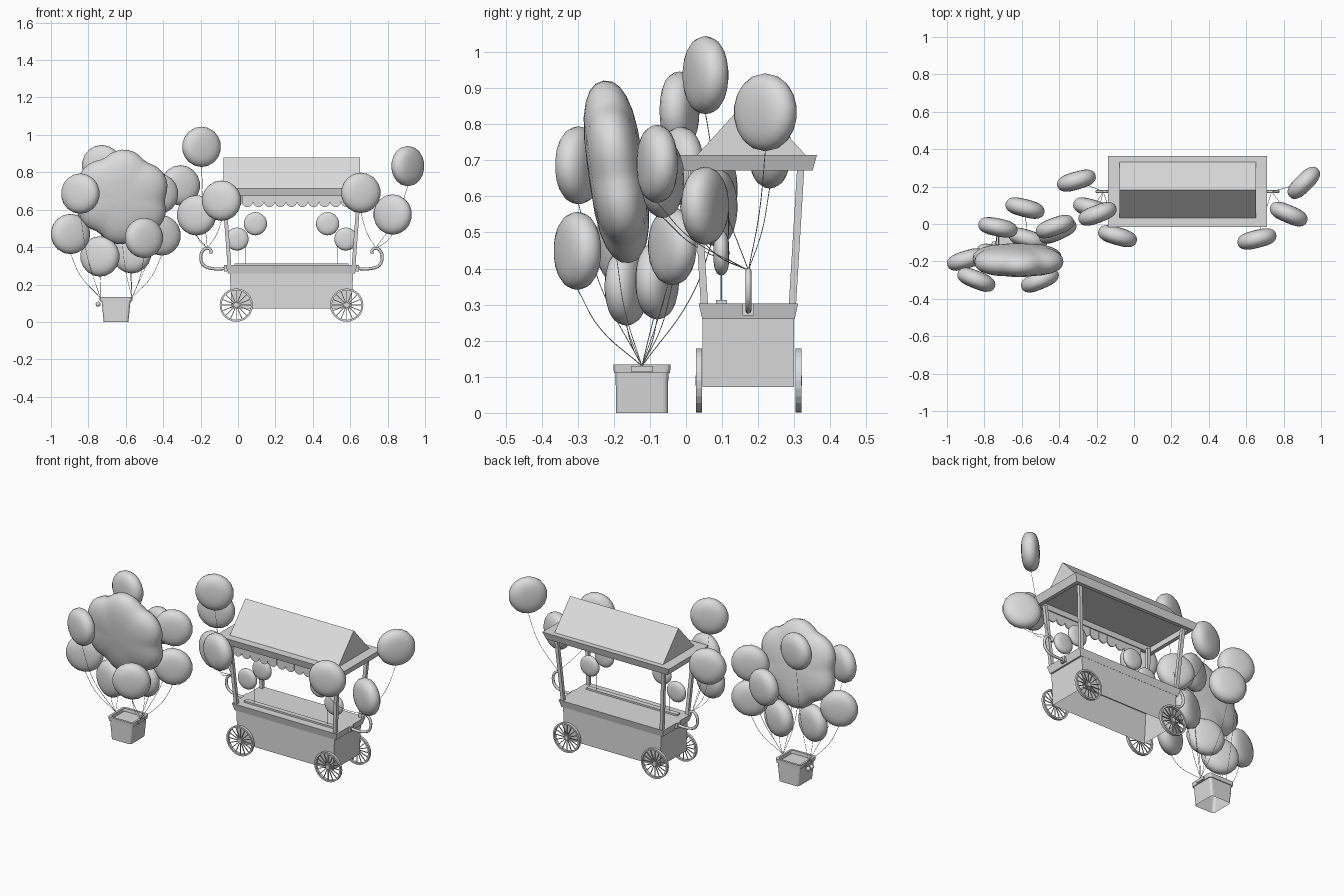
import bpy, bmesh, math
from math import sin, cos, pi, tau
from mathutils import Vector, Matrix

default = bpy.data.objects.get("Cube")
if default:
    bpy.data.objects.remove(default, do_unlink=True)

grey = bpy.data.materials.new("plain_grey")
grey.use_nodes = True
colour = (0.72, 0.72, 0.72, 1)
grey.diffuse_color = colour
grey.node_tree.nodes["Principled BSDF"].inputs["Base Color"].default_value = colour


def finish(name, bm, smooth=False, matrix=None):
    bmesh.ops.recalc_face_normals(bm, faces=bm.faces)
    for f in bm.faces:
        f.smooth = smooth
    mesh = bpy.data.meshes.new(name)
    bm.to_mesh(mesh)
    bm.free()
    mesh.materials.append(grey)
    obj = bpy.data.objects.new(name, mesh)
    bpy.context.collection.objects.link(obj)
    if matrix:
        obj.matrix_world = matrix


def skin(bm, rings, first_cap=True, last_cap=True):
    rings = [[bm.verts.new(p) for p in ring] for ring in rings]
    n = len(rings[0])
    for a, b in zip(rings, rings[1:]):
        for i in range(n):
            j = (i + 1) % n
            bm.faces.new((a[i], a[j], b[j], b[i]))
    if first_cap:
        bm.faces.new(rings[0])
    if last_cap:
        bm.faces.new(rings[-1])
    return rings


def outline(cx, cy, z, hx, hy, corner=0):
    # rectangle, with rounded corners when a corner radius is given
    steps = 4 if corner else 1
    pts = []
    for k, (sx, sy) in enumerate(((1, 1), (-1, 1), (-1, -1), (1, -1))):
        for s in range(steps):
            a = k * pi / 2 + s * pi / 2 / max(steps - 1, 1)
            pts.append((cx + sx * (hx - corner) + corner * cos(a),
                        cy + sy * (hy - corner) + corner * sin(a), z))
    return pts


def loft(name, cx, cy, levels, corner=0, first_cap=True):
    bm = bmesh.new()
    skin(bm, [outline(cx, cy, z, hx, hy, corner) for z, hx, hy in levels], first_cap)
    finish(name, bm)


def tube(name, points, radius, detail=0):
    curve = bpy.data.curves.new(name, 'CURVE')
    curve.dimensions = '3D'
    curve.bevel_depth = radius
    curve.bevel_resolution = detail
    curve.resolution_u = 6
    curve.use_fill_caps = True
    spline = curve.splines.new('BEZIER')
    spline.bezier_points.add(len(points) - 1)
    for bp, p in zip(spline.bezier_points, points):
        bp.co = p
        bp.handle_left_type = bp.handle_right_type = 'AUTO'
    curve.materials.append(grey)
    obj = bpy.data.objects.new(name, curve)
    bpy.context.collection.objects.link(obj)


def balloon(name, centre, radius, thick, yaw=0, tilt=0, lobes=0, spin=0):
    # fat disc turned about the y axis, optionally scalloped into lobes
    bm = bmesh.new()
    segments = 48 if lobes else 18
    rings = []
    for k in range(1, 12):
        t = pi * k / 12 - pi / 2
        r = radius * cos(t) ** 0.65
        y = thick * math.copysign(abs(sin(t)) ** 0.9, t)
        ring = []
        for i in range(segments):
            a = tau * i / segments
            f = 0.88 + 0.12 * abs(cos(lobes * (a - spin) / 2)) if lobes else 1
            ring.append((r * f * sin(a), y, r * f * cos(a)))
        rings.append(ring)
    rings = skin(bm, rings, False, False)
    for side, edge in ((-1, rings[0]), (1, rings[-1])):
        tip = bm.verts.new((0, side * thick, 0))
        for i in range(segments):
            bm.faces.new((tip, edge[i], edge[(i + 1) % segments]))
    turn = Matrix.Rotation(yaw, 4, 'Z') @ Matrix.Rotation(tilt, 4, 'X')
    finish(name, bm, True, Matrix.Translation(centre) @ turn)


def tie(name, centre, radius, anchor):
    # string that droops from the balloon to its anchor
    start = Vector(centre) - Vector((0, 0, radius * 0.98))
    anchor = Vector(anchor)
    middle = start.lerp(anchor, 0.5) + (start - anchor) * Vector((0.16, 0.16, 0))
    tube(name, [start, middle, anchor], 0.0012)


# Cart body (open underneath), flared counter and the display rail
CX, CY = 0.286, 0.173
loft("cart_body", CX, CY, [(0.072, 0.32, 0.127), (0.262, 0.33, 0.127)], first_cap=False)
loft("counter", CX, CY, [(0.26, 0.34, 0.128), (0.303, 0.352, 0.138)])
loft("display_rail", CX, 0.098, [(0.303, 0.305, 0.015), (0.313, 0.305, 0.015)])

# Roof: eave tray, gable and scalloped valance
loft("eave", CX, CY, [(0.715, 0.425, 0.19), (0.672, 0.408, 0.178),
                      (0.672, 0.385, 0.155), (0.705, 0.385, 0.155)])
bm = bmesh.new()
skin(bm, [[(x, 0.03, 0.714), (x, 0.332, 0.714), (x, 0.181, 0.88)] for x in (-0.077, 0.651)])
finish("gable_roof", bm)
for i in range(11):
    x = CX + (i - 5) * 0.059
    bm = bmesh.new()
    arc = [(0.029 * cos(pi * k / 8), 0.643 - 0.029 * sin(pi * k / 8)) for k in range(9)]
    shape = [(-0.029, 0.68), (0.029, 0.68)] + arc
    skin(bm, [[(x + u, y, z) for u, z in shape] for y in (0.005, 0.012)])
    finish("valance_scallop", bm)

# Leaning posts at the four corners
for sx in (-1, 1):
    for sy in (-1, 1):
        bm = bmesh.new()
        skin(bm, [outline(CX + sx * dx, CY + sy * dy, z, 0.01, 0.01)
                  for z, dx, dy in ((0.30, 0.332, 0.122), (0.68, 0.36, 0.145))])
        finish("roof_post", bm)


# Wheels with fine spokes
def wheel(x, y):
    place = Matrix.Translation((x, y, 0.09)) @ Matrix.Rotation(pi / 2, 4, 'X')
    bm = bmesh.new()
    section = [(0.089, -0.008), (0.089, 0.008), (0.079, 0.008), (0.079, -0.008)]
    rings = [[(r * cos(tau * i / 24), r * sin(tau * i / 24), h) for i in range(24)]
             for r, h in section + section[:1]]
    skin(bm, rings, False, False)
    bmesh.ops.remove_doubles(bm, verts=bm.verts, dist=0.0001)
    bmesh.ops.create_cone(bm, cap_ends=True, segments=12, radius1=0.014, radius2=0.014, depth=0.018)
    for k in range(16):
        m = (Matrix.Rotation(tau * k / 16, 4, 'Z') @ Matrix.Translation((0.046, 0, 0))
             @ Matrix.Diagonal((0.07, 0.004, 0.004, 1)))
        bmesh.ops.create_cube(bm, size=1, matrix=m)
    finish("wheel", bm, False, place)


for x in (-0.009, 0.581):
    for y in (0.036, 0.312):
        wheel(x, y)

# Curled handles at both ends
for s in (-1, 1):
    path = [(0.345, 0.285), (0.42, 0.285), (0.468, 0.302), (0.485, 0.342),
            (0.474, 0.38), (0.45, 0.394), (0.43, 0.38), (0.432, 0.366)]
    tube("handle", [(CX + s * d, CY, z) for d, z in path], 0.008, 2)
    loft("handle_plate", CX + s * 0.352, CY, [(0.27, 0.008, 0.016), (0.303, 0.008, 0.016)])

# Display poles with small balloons
for s in (-1, 1):
    x = CX + s * 0.215
    tube("display_pole", [(x + s * 0.03, 0.098, 0.31), (x + s * 0.03, 0.098, 0.47)], 0.002)
    for dx, z in ((-0.022, 0.525), (0.076, 0.443)):
        balloon("display_balloon", (x + s * dx, 0.098, z), 0.062, 0.022)

# Basket with a raised rim, shallow tray, side plates and ballast
BX, BY = -0.652, -0.122
loft("basket", BX, BY, [(0, 0.066, 0.072), (0.11, 0.077, 0.073), (0.11, 0.082, 0.078),
                        (0.134, 0.085, 0.079), (0.134, 0.072, 0.066), (0.115, 0.07, 0.064)],
     0.014, first_cap=False)
for s in (-1, 1):
    loft("basket_tie_plate", BX + s * 0.085, BY, [(0.114, 0.004, 0.03), (0.13, 0.004, 0.03)])
for dy in (-0.014, 0.016):
    bm = bmesh.new()
    bmesh.ops.create_uvsphere(bm, u_segments=10, v_segments=6, radius=0.014)
    finish("ballast_bag", bm, True, Matrix.Translation((BX - 0.096, BY + dy, 0.095)))

# Balloons carrying the basket: x, y, z, yaw
basket_balloons = (
    (-0.728, -0.018, 0.838, -0.2), (-0.843, -0.298, 0.686, -0.38), (-0.896, -0.19, 0.47, 0.3),
    (-0.738, -0.165, 0.35, -0.3), (-0.503, -0.301, 0.449, 0.4), (-0.408, -0.038, 0.462, 0.42),
    (-0.423, -0.014, 0.685, 0.35), (-0.568, -0.08, 0.367, -0.3), (-0.583, 0.085, 0.62, -0.25))
for x, y, z, yaw in basket_balloons:
    balloon("basket_balloon", (x, y, z), 0.108, 0.048, yaw)
    tie("basket_string", (x, y, z), 0.108, (BX + math.copysign(0.085, x - BX), BY, 0.13))
flower = (-0.62, -0.193, 0.668)
balloon("flower_balloon", flower, 0.256, 0.078, 0, 0.14, 6, 0.07)
tie("flower_string", flower, 0.24, (BX + 0.085, BY, 0.13))

# Balloons tied to the cart handles: x, y, z, yaw
cart_balloons = (
    (-0.195, 0.054, 0.936, 0.36), (-0.308, 0.232, 0.73, 0.28), (-0.222, 0.082, 0.57, -0.3),
    (-0.088, -0.065, 0.648, -0.28), (0.657, -0.08, 0.69, 0.24),
    (0.827, 0.053, 0.574, -0.4), (0.908, 0.22, 0.833, 0.78))
for x, y, z, yaw in cart_balloons:
    balloon("cart_balloon", (x, y, z), 0.108, 0.048, yaw)
    tie("cart_string", (x, y, z), 0.108, (CX + math.copysign(0.45, x - CX), CY, 0.395))
